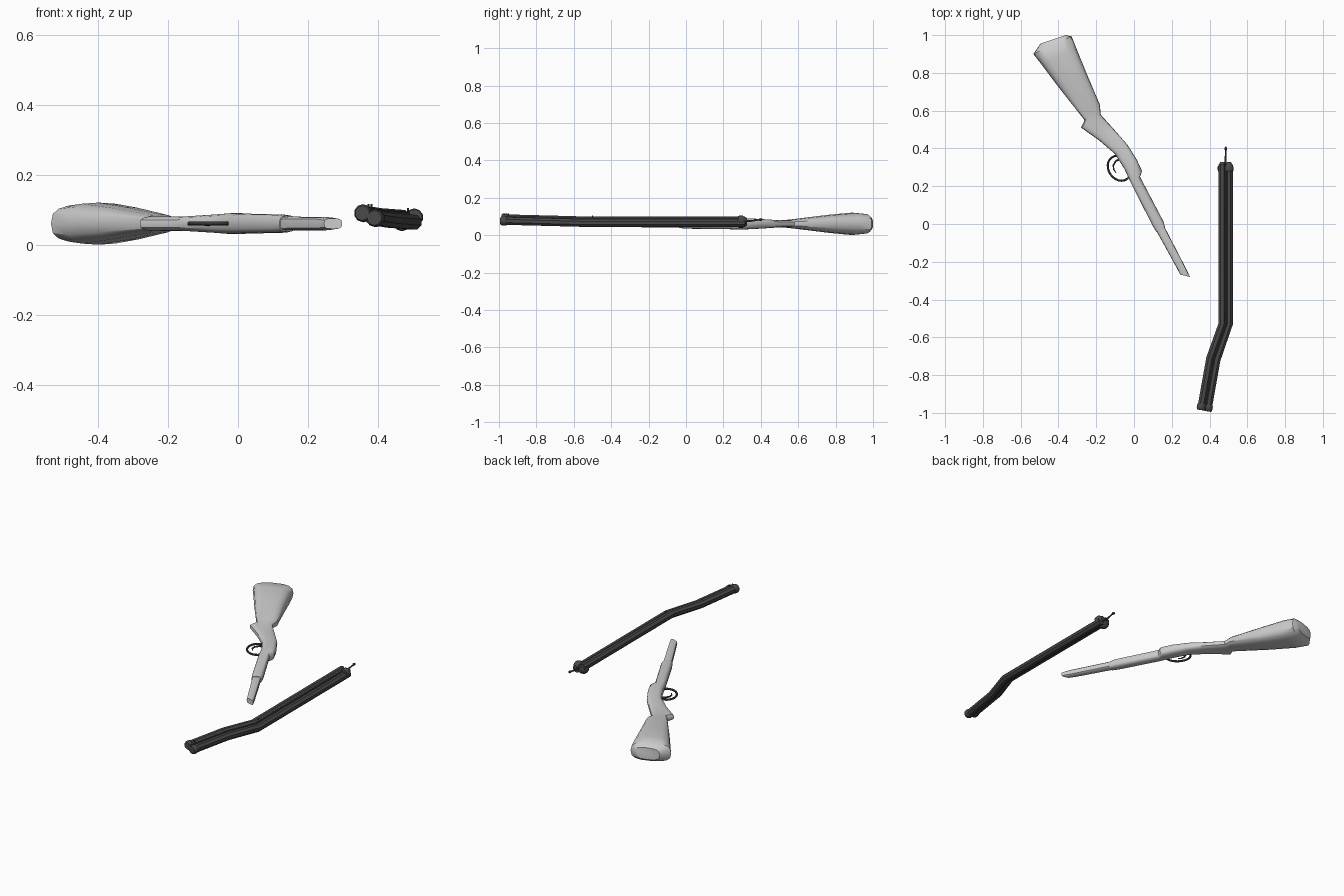
import bpy, bmesh, math
from mathutils import Vector

if "Cube" in bpy.data.objects:
    bpy.data.objects.remove(bpy.data.objects["Cube"])

METAL = bpy.data.materials.new("dark_metal")
METAL.diffuse_color = (0.065, 0.065, 0.065, 1)
METAL.use_nodes = True
METAL.node_tree.nodes["Principled BSDF"].inputs["Base Color"].default_value = METAL.diffuse_color


def loft(name, rings, mat=None, closed=False, angle=35):
    """Skin a list of equal-length vertex rings, capping the open ends."""
    bm = bmesh.new()
    vs = [[bm.verts.new(p) for p in r] for r in rings]
    n = len(vs[0])
    pairs = list(zip(vs, vs[1:])) + ([(vs[-1], vs[0])] if closed else [])
    for a, b in pairs:
        for i in range(n):
            j = (i + 1) % n
            bm.faces.new((a[i], a[j], b[j], b[i]))
    if not closed:
        bm.faces.new(vs[0])
        bm.faces.new(vs[-1])
    bmesh.ops.recalc_face_normals(bm, faces=bm.faces)
    me = bpy.data.meshes.new(name)
    bm.to_mesh(me)
    bm.free()
    ob = bpy.data.objects.new(name, me)
    bpy.context.collection.objects.link(ob)
    if mat:
        me.materials.append(mat)
    bpy.ops.object.select_all(action='DESELECT')
    ob.select_set(True)
    bpy.context.view_layer.objects.active = ob
    bpy.ops.object.shade_smooth_by_angle(angle=math.radians(angle))
    return ob


def tube(name, path, radii, sides=8, closed=False, offset=(0, 0), mat=METAL):
    """Sweep a polygon along a path; offset is (sideways, up) from the path."""
    pts = [Vector(p) for p in path]
    n = len(pts)
    if not isinstance(radii, (list, tuple)):
        radii = [radii] * n
    rings = []
    for i, p in enumerate(pts):
        a = pts[(i - 1) % n] if closed or i > 0 else p
        b = pts[(i + 1) % n] if closed or i < n - 1 else p
        t = (b - a).normalized()
        side = t.cross(Vector((0, 0, 1))).normalized()
        up = side.cross(t)
        c = p + side * offset[0] + up * offset[1]
        rings.append([c + radii[i] * (side * math.cos(w) + up * math.sin(w))
                      for w in [2 * math.pi * (k + .5) / sides for k in range(sides)]])
    return loft(name, rings, mat, closed)


def wood(name, sections, power=0.75, sides=16):
    """Rounded cross-sections between an under point and a comb point."""
    rings = []
    for lx, ly, rx, ry, h in sections:
        L, R = Vector((lx, ly, .061)), Vector((rx, ry, .061))
        c, d = (L + R) / 2, (R - L) / 2
        ring = []
        for k in range(sides):
            w = 2 * math.pi * k / sides
            cs, sn = math.cos(w), math.sin(w)
            u = math.copysign(abs(cs) ** power, cs)
            v = math.copysign(abs(sn) ** power, sn)
            ring.append(c + d * u + Vector((0, 0, h * v)))
        rings.append(ring)
    return loft(name, rings)


# Stock: butt, pistol grip, wrist and receiver
wood("stock", [
    (-.495, .955, -.36, 1.0, .035),
    (-.533, .90, -.33, .993, .054),
    (-.49, .845, -.305, .93, .06),
    (-.40, .725, -.25, .795, .048),
    (-.262, .55, -.18, .63, .026),
    (-.28, .51, -.177, .58, .021),
    (-.185, .443, -.105, .50, .021),
    (-.10, .37, -.035, .42, .026),
    (-.05, .29, .015, .34, .030),
    (-.025, .235, .043, .28, .030),
    (-.018, .22, .032, .25, .029),
    (.10, -.012, .155, .015, .026),
    (.118, -.042, .165, -.018, .023)], power=.7)

# Fore-end tapering toward the broken tip
wood("fore_end", [
    (.10, .00, .150, .02, .020),
    (.123, -.045, .165, -.022, .020),
    (.225, -.23, .275, -.235, .019),
    (.245, -.268, .297, -.281, .015)], power=.6, sides=12)

# Trigger guard loop and trigger
guard = [(-.078 + .060 * math.cos(a) - .012 * math.sin(a),
          .295 + .066 * math.sin(a), .061)
         for a in [2 * math.pi * k / 24 for k in range(24)]]
tube("trigger_guard", guard, .006, 8, closed=True)
trigger = [(-.065, .345, .061), (-.095, .335, .061), (-.11, .31, .061),
           (-.107, .288, .061), (-.095, .272, .061)]
tube("trigger", trigger, [.006, .006, .005, .004, .003], 6)

# Bent pair of barrels with collars at both ends
PATH = [(.485, .315, .072), (.485, -.53, .072), (.42, -.715, .077), (.372, -.985, .084)]


def along(p, q, d):
    p, q = Vector(p), Vector(q)
    return p + (q - p).normalized() * d


for label, s in (("left", 1), ("right", -1)):
    off = (s * .0175, s * .007)
    tube(label + "_barrel", PATH, .0225, 8, offset=off)
    breech = [along(PATH[0], PATH[1], d) for d in (.037, .03, .012, .004, -.012)]
    tube(label + "_breech_collar", breech, [.0225, .0255, .0255, .021, .012], 10, offset=off)
    muzzle = [along(PATH[3], PATH[2], d) for d in (.03, .024, .004, -.003, -.003001, .05)]
    tube(label + "_muzzle_collar", muzzle[:4], [.0225, .0255, .0255, .021], 10, offset=off)

# Ribs along the groove between the barrels, above and below
tube("top_rib", PATH, .006, 6, offset=(0, .017))
tube("under_rib", PATH, .006, 6, offset=(0, -.017))

# Front sights on the muzzle, rear sight at the bend
for name, x, y, z in (("front_sight_a", .372, -.97, .108),
                      ("front_sight_b", .380, -.95, .108),
                      ("rear_sight", .485, -.50, .097)):
    bpy.ops.mesh.primitive_cylinder_add(vertices=8, radius=.003, depth=.018, location=(x, y, z))
    ob = bpy.context.object
    ob.name = name
    ob.data.materials.append(METAL)

# Locking lever with a small knob behind the breech
tube("lever", [(.484, .29, .074), (.484, .345, .076), (.486, .388, .082),
               (.486, .394, .083), (.486, .402, .084), (.486, .409, .085)],
     [.006, .005, .004, .007, .008, .003], 8)
